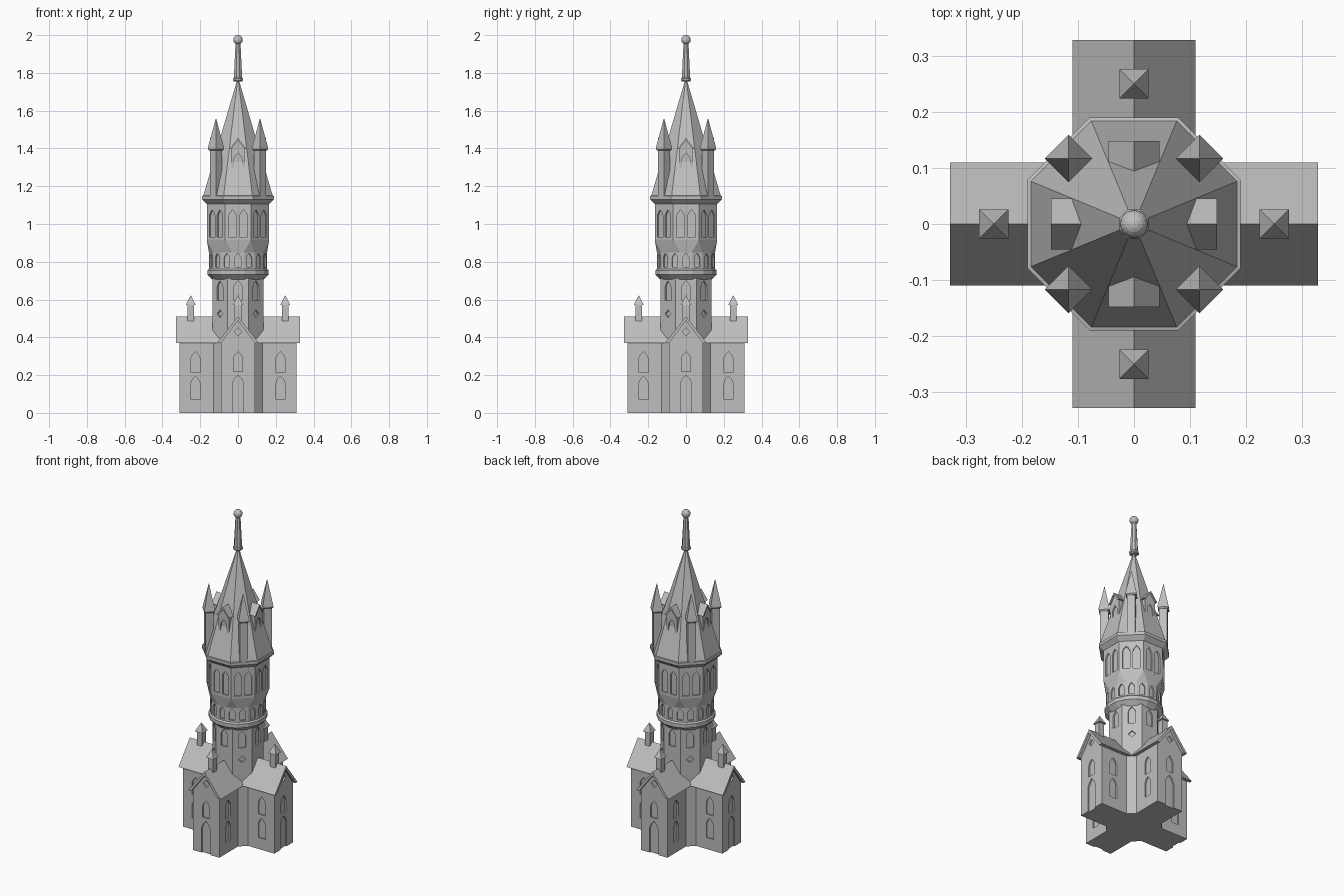
import bpy, bmesh
from math import pi, cos, sin
from mathutils import Matrix, Vector

cube = bpy.data.objects.get("Cube")
if cube:
    bpy.data.objects.remove(cube)

stone = bpy.data.materials.new("grey_stone")
stone.use_nodes = True
GREY = (0.52, 0.52, 0.52, 1)
stone.diffuse_color = GREY
stone.node_tree.nodes["Principled BSDF"].inputs["Base Color"].default_value = GREY

QUARTERS = [k * pi / 2 for k in range(4)]
DIAGONALS = [a + pi / 4 for a in QUARTERS]
EIGHTHS = QUARTERS + DIAGONALS


def finish(name, bm):
    bmesh.ops.recalc_face_normals(bm, faces=bm.faces)
    mesh = bpy.data.meshes.new(name)
    bm.to_mesh(mesh)
    bm.free()
    mesh.materials.append(stone)
    obj = bpy.data.objects.new(name, mesh)
    bpy.context.scene.collection.objects.link(obj)
    return obj


def ring(bm, apothem, z, n):
    """Regular polygon with a flat side facing +x."""
    radius = apothem / cos(pi / n)
    angles = [(k + 0.5) * 2 * pi / n for k in range(n)]
    return [bm.verts.new((radius * cos(a), radius * sin(a), z)) for a in angles]


def loft(name, profile, n, x=0, y=0, turn=0):
    """Stack of polygon rings given as (apothem, height)."""
    bm = bmesh.new()
    rings = [ring(bm, a, z, n) for a, z in profile]
    for low, high in zip(rings, rings[1:]):
        for k in range(n):
            j = (k + 1) % n
            bm.faces.new((low[k], low[j], high[j], high[k]))
    bm.faces.new(rings[0])
    bm.faces.new(rings[-1])
    bmesh.ops.transform(bm, verts=bm.verts,
                        matrix=Matrix.Translation((x, y, 0)) @ Matrix.Rotation(turn, 4, 'Z'))
    return finish(name, bm)


def prism(bm, outline, r0, r1, angle=0):
    """Outline of (sideways, height) pushed outwards from r0 to r1."""
    rot = Matrix.Rotation(angle, 3, 'Z')
    a, b = [[bm.verts.new(rot @ Vector((r, u, z))) for u, z in outline] for r in (r0, r1)]
    bm.faces.new(a)
    bm.faces.new(b)
    for k in range(len(a)):
        j = (k + 1) % len(a)
        bm.faces.new((a[k], a[j], b[j], b[k]))


def arch(u, z, w, h):
    """Pointed window outline."""
    s = h - 1.5 * w
    return [(u - w, z), (u + w, z), (u + w, z + s), (u + 0.62 * w, z + s + 0.8 * w),
            (u, z + h), (u - 0.62 * w, z + s + 0.8 * w), (u - w, z + s)]


def diamond(z, s):
    return [(-s, z), (0, z - s), (s, z), (0, z + s)]


def carve(obj, cuts, depth=0.009):
    """Recess each (outline, face distance, angle) into the part."""
    bm = bmesh.new()
    for outline, r, angle in cuts:
        prism(bm, outline, r - depth, r + 0.015, angle)
    cutter = finish("window_cutter", bm)
    cutter.hide_render = True
    mod = obj.modifiers.new("windows", 'BOOLEAN')
    mod.operation = 'DIFFERENCE'
    mod.solver = 'EXACT'
    mod.object = cutter
    bpy.context.view_layer.update()
    graph = bpy.context.evaluated_depsgraph_get()
    result = bpy.data.meshes.new_from_object(obj.evaluated_get(graph))
    obj.modifiers.clear()
    obj.data = result
    bpy.data.objects.remove(cutter)


# Cross-shaped hall with chamfered inner corners
bm = bmesh.new()
plan = []
for a in QUARTERS:
    rot = Matrix.Rotation(a, 3, 'Z')
    for p in ((0.13, -0.09), (0.31, -0.09), (0.31, 0.09), (0.13, 0.09)):
        plan.append(bm.verts.new(rot @ Vector((*p, 0))))
floor = bm.faces.new(plan)
top = bmesh.ops.extrude_face_region(bm, geom=[floor], use_keep_orig=True)["geom"]
for v in top:
    if isinstance(v, bmesh.types.BMVert):
        v.co.z = 0.372
hall = finish("hall_walls", bm)
cuts = []
for a in QUARTERS:
    cuts += [(arch(0, -0.01, 0.03, 0.21), 0.31, a), (arch(0, 0.22, 0.024, 0.105), 0.31, a)]
    for u in (-0.225, 0.225):
        cuts += [(arch(u, 0.07, 0.024, 0.125), 0.09, a), (arch(u, 0.215, 0.024, 0.11), 0.09, a)]
carve(hall, cuts)

# Gable walls with a diamond opening
bm = bmesh.new()
for a in QUARTERS:
    prism(bm, [(-0.09, 0.37), (0.09, 0.37), (0, 0.488)], 0.14, 0.31, a)
gables = finish("hall_gables", bm)
carve(gables, [(diamond(0.43, 0.022), 0.31, a) for a in QUARTERS])

# Crossing hall roofs
for name, a in (("hall_roof_across", 0), ("hall_roof_along", pi / 2)):
    bm = bmesh.new()
    prism(bm, [(-0.11, 0.37), (0, 0.51), (0.11, 0.37), (0.09, 0.37), (0, 0.487), (-0.09, 0.37)],
          -0.328, 0.328, a)
    finish(name, bm)

# Chimneys on the ridges
for a in QUARTERS:
    loft("chimney", [(0.018, 0.46), (0.018, 0.57), (0.026, 0.572), (0.001, 0.622)], 4,
         0.25 * cos(a), 0.25 * sin(a))

# Tower shaft
shaft = loft("tower_shaft", [(0.135, 0.36), (0.135, 0.73)], 8)
carve(shaft, [(arch(0, 0.595, 0.021, 0.105), 0.135, a) for a in EIGHTHS]
      + [(diamond(0.525, 0.021), 0.135, a) for a in DIAGONALS])

# Corbel ring and small-windowed gallery
loft("corbel_ring", [(0.135, 0.705), (0.162, 0.732), (0.162, 0.755), (0.152, 0.765)], 16)
gallery = loft("gallery", [(0.154, 0.75), (0.154, 0.851)], 16)
carve(gallery, [(arch(0, 0.773, 0.016, 0.072), 0.154, k * pi / 8) for k in range(16)])

# Faceted change from sixteen sides to eight
bm = bmesh.new()
ring(bm, 0.154, 0.85, 16)
ring(bm, 0.165, 0.915, 8)
bmesh.ops.convex_hull(bm, input=bm.verts)
finish("gallery_transition", bm)

# Belfry with paired tall windows
belfry = loft("belfry", [(0.165, 0.914), (0.165, 1.12)], 8)
carve(belfry, [(arch(u, 0.93, 0.02, 0.145), 0.165, a) for a in EIGHTHS for u in (-0.029, 0.029)])

# Cornice and spire
loft("cornice", [(0.165, 1.105), (0.19, 1.13), (0.19, 1.148), (0.183, 1.15)], 8)
loft("spire", [(0.185, 1.145), (0.004, 1.765)], 8)

# Dormers
bm = bmesh.new()
for a in QUARTERS:
    prism(bm, [(-0.036, 1.24), (0.036, 1.24), (0.036, 1.405), (0, 1.447), (-0.036, 1.405)],
          0.06, 0.14, a)
dormers = finish("dormer_walls", bm)
carve(dormers, [(arch(0, 1.28, 0.021, 0.095), 0.14, a) for a in QUARTERS])
for a in QUARTERS:
    bm = bmesh.new()
    prism(bm, [(-0.045, 1.398), (0, 1.456), (0.045, 1.398), (0.034, 1.398), (0, 1.441),
               (-0.034, 1.398)], 0.06, 0.148, a)
    finish("dormer_roof", bm)

# Corner turrets
for a in DIAGONALS:
    x, y = 0.165 * cos(a), 0.165 * sin(a)
    loft("turret", [(0.023, 1.14), (0.023, 1.395)], 4, x, y, a)
    loft("turret_cap", [(0.024, 1.388), (0.03, 1.395), (0.03, 1.405), (0.001, 1.556)], 4, x, y, a)

# Finial with ball
loft("finial", [(0.022, 1.755), (0.026, 1.76), (0.026, 1.77), (0.022, 1.775), (0.013, 1.96)], 8)
bm = bmesh.new()
bmesh.ops.create_uvsphere(bm, u_segments=16, v_segments=10, radius=0.025,
                          matrix=Matrix.Translation((0, 0, 1.975)))
finish("finial_ball", bm)
